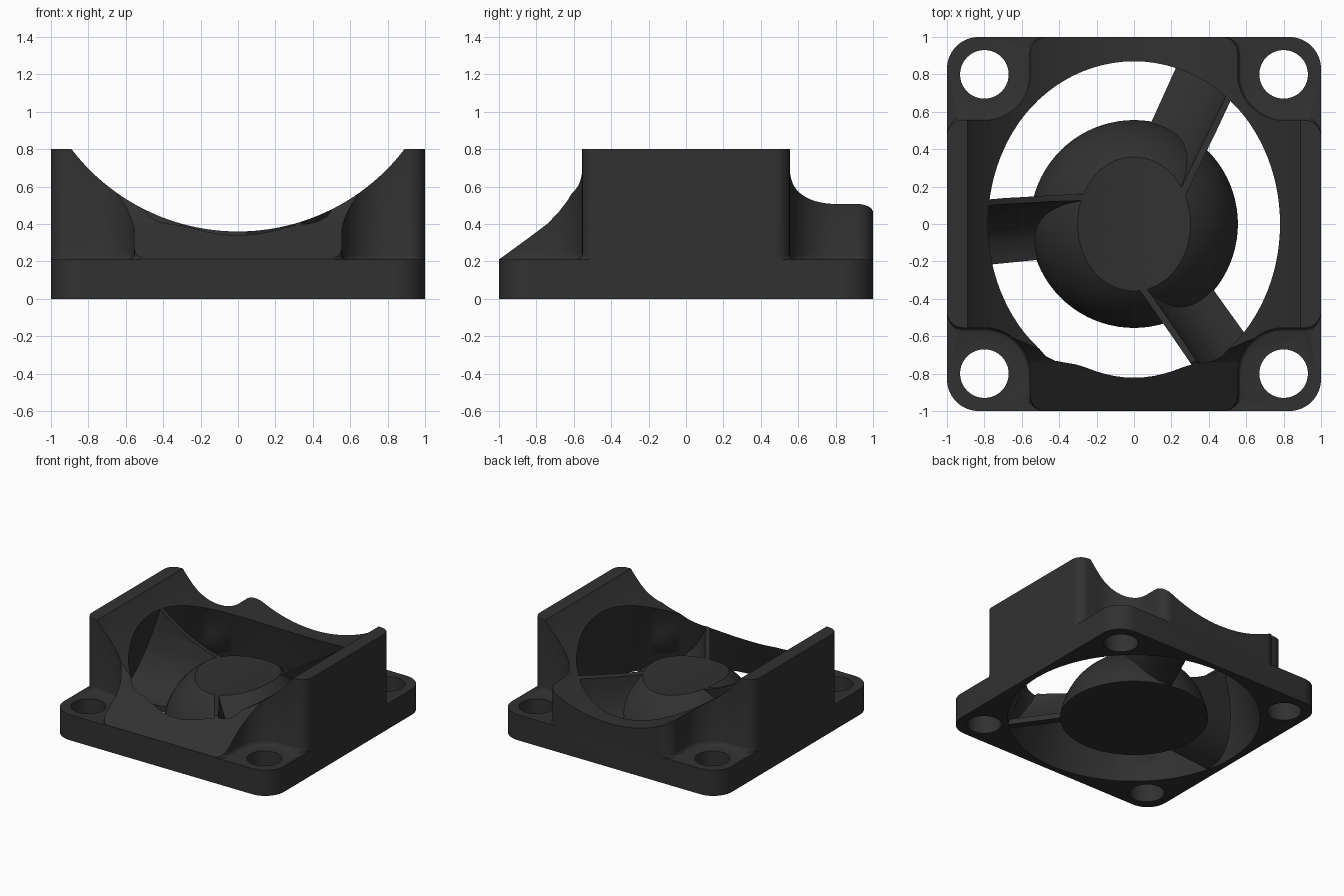
import bpy, bmesh, math
from mathutils import Matrix

if "Cube" in bpy.data.objects:
    bpy.data.objects.remove(bpy.data.objects["Cube"])

plastic = bpy.data.materials.new("charcoal_plastic")
plastic.diffuse_color = (0.031, 0.031, 0.031, 1)
plastic.use_nodes = True
plastic.node_tree.nodes["Principled BSDF"].inputs["Base Color"].default_value = plastic.diffuse_color


def make(name, bm):
    bmesh.ops.recalc_face_normals(bm, faces=bm.faces)
    me = bpy.data.meshes.new(name)
    bm.to_mesh(me)
    bm.free()
    ob = bpy.data.objects.new(name, me)
    bpy.context.collection.objects.link(ob)
    me.materials.append(plastic)
    return ob


def loft(name, rings):
    """Closed solid through rings of equal point count."""
    bm = bmesh.new()
    loops = [[bm.verts.new(p) for p in r] for r in rings]
    n = len(loops[0])
    for a, b in zip(loops, loops[1:]):
        for i in range(n):
            j = (i + 1) % n
            bm.faces.new((a[i], a[j], b[j], b[i]))
    bm.faces.new(loops[0])
    bm.faces.new(loops[-1])
    return make(name, bm)


def prism(name, pts, axis, lo, hi):
    """Extrude a 2D outline: (y,z) along x, (x,z) along y, (x,y) along z."""
    put = {"x": lambda a, b, h: (h, a, b),
           "y": lambda a, b, h: (a, h, b),
           "z": lambda a, b, h: (a, b, h)}[axis]
    return loft(name, [[put(a, b, h) for a, b in pts] for h in (lo, hi)])


def arc(cx, cy, r, a0, a1, n):
    return [(cx + r * math.cos(math.radians(a0 + (a1 - a0) * i / n)),
             cy + r * math.sin(math.radians(a0 + (a1 - a0) * i / n)))
            for i in range(n + 1)]


def circle(cx, cy, r, n):
    return arc(cx, cy, r, 0, 360, n)[:-1]


helpers = []


def extent(me):
    return [f(v.co[i] for v in me.vertices) * s
            for i in range(3) for f, s in ((max, 1), (min, -1))]


def boolean(ob, tool, op="DIFFERENCE"):
    """Apply a boolean; a cut may never enlarge the part."""
    before = extent(ob.data)
    for solver in ("EXACT", "MANIFOLD", "FLOAT"):
        m = ob.modifiers.new("cut", "BOOLEAN")
        m.operation, m.solver, m.object = op, solver, tool
        dg = bpy.context.evaluated_depsgraph_get()
        me = bpy.data.meshes.new_from_object(ob.evaluated_get(dg))
        ob.modifiers.clear()
        if len(me.vertices) and all(a <= b + 0.001 for a, b in zip(extent(me), before)):
            ob.data = me
            break
    if tool not in helpers:
        helpers.append(tool)


def bore(name, grow):
    """Tapering air duct, slightly tighter along the front."""
    rings = []
    for z, r in ((-0.1, 0.975), (0, 0.95), (0.12, 0.925), (0.24, 0.897),
                 (0.36, 0.87), (0.52, 0.827), (0.68, 0.78), (0.95, 0.70)):
        ring = []
        for i in range(96):
            a = 2 * math.pi * i / 96
            s = min(1, max(0, (-math.sin(a) - 0.83) / 0.12))
            tight = 0.055 * s * s * (3 - 2 * s) * min(1, max(0, z / 0.34))
            q = r + grow - tight
            ring.append((q * math.cos(a), q * math.sin(a), z))
        rings.append(ring)
    return loft(name, rings)


# Frame block with rounded vertical corners
outline = []
for k, (sx, sy) in enumerate(((1, 1), (-1, 1), (-1, -1), (1, -1))):
    outline += arc(0.83 * sx, 0.83 * sy, 0.17, 90 * k, 90 * k + 90, 10)
frame = prism("frame", outline, "z", 0, 0.8)
corners = [(1, 1), (-1, 1), (-1, -1), (1, -1)]


def pocket(d):
    """Corner cut-out outline, shrunk by d for the foot fillet."""
    r, c = 0.085 + d, 0.915 - d
    start = 0.47 + r * math.cos(math.radians(85))
    return [(1.3, 1.3), (start, 1.3)] + arc(0.47, c, r, 85, 0, 8) \
        + arc(0.8, 0.8, 0.245 - d, 180, 270, 14) + arc(c, 0.47, r, 90, 5, 8) + [(1.3, start)]


# Corner pockets leaving flanges, and screw holes
foot = ((0.025, 0.21), (0.012, 0.215), (0.004, 0.225), (0, 0.24), (0, 1.1))
for sx, sy in corners:
    boolean(frame, loft("pocket_cutter", [[(x * sx, y * sy, z) for x, y in pocket(d)]
                                          for d, z in foot]))
    boolean(frame, prism("screw_hole_cutter", circle(0.8 * sx, 0.8 * sy, 0.13, 40), "z", -0.2, 0.5))

# Sloped front face
slope = [(-1.3, 0.213), (-0.996, 0.213), (-0.86, 0.312), (-0.74, 0.402), (-0.68, 0.465),
         (-0.63, 0.53), (-0.595, 0.595), (-0.577, 0.66), (-0.577, 1.1), (-1.3, 1.1)]
front_cut = prism("slope_cutter", slope, "x", -0.79, 0.79)
boolean(frame, front_cut)

# Cylindrical saddle across the top
saddle = prism("saddle_cutter", circle(0, 1.48, 1.12, 160), "y", -1.5, 1.5)
boolean(frame, saddle)

# Air duct with bulges that keep wall around the pockets
duct = bore("duct_cutter", 0)
for sx, sy in corners:
    boolean(duct, loft("bulge", [[(x, y, z) for x, y in circle(0.8 * sx, 0.8 * sy, r, 48)]
                                 for r, z in ((0.19, 0.1), (0.235, 0.17), (0.265, 0.24),
                                              (0.275, 0.32), (0.275, 1.2))]))
boolean(frame, duct)

# Domed hub, trimmed by the saddle
dome = [(math.sqrt(0.56 ** 2 - (z + 0.07) ** 2), z) for z in [0.47 * i / 20 for i in range(21)]]
hub = loft("hub", [[(x, y, z) for x, y in circle(0, 0, r, 80)] for r, z in dome])
boolean(hub, saddle)

# Three curved guide vanes from hub to duct wall
upper = [(0.2, 0.045), (0.13, 0.065), (0.06, 0.105), (0.0, 0.165), (-0.045, 0.24),
         (-0.08, 0.33), (-0.105, 0.45), (-0.115, 0.6), (-0.117, 0.78)]
lower = [(-0.15, 0.78), (-0.148, 0.6), (-0.138, 0.45), (-0.118, 0.33), (-0.085, 0.235),
         (-0.04, 0.15), (0.02, 0.08), (0.09, 0.03), (0.2, 0.0)]
limit = bore("vane_limit", 0.006)
helpers.append(limit)
for i, ang in enumerate((60, 180, 300)):
    vane = loft("vane_%d" % (i + 1), [[(r, t + 0.1 * (r - 0.6), z) for t, z in upper + lower]
                                      for r in (0.2, 1.0)])
    vane.data.transform(Matrix.Rotation(math.radians(ang), 4, "Z"))
    boolean(vane, limit, "INTERSECT")
    boolean(vane, saddle)
    if ang == 300:
        boolean(vane, front_cut)

# Remove cutters
for ob in helpers:
    bpy.data.objects.remove(ob)

# Smooth curved surfaces, crisp edges
for ob in bpy.context.collection.objects:
    bpy.ops.object.select_all(action="DESELECT")
    ob.select_set(True)
    bpy.context.view_layer.objects.active = ob
    bpy.ops.object.shade_smooth_by_angle(angle=math.radians(30))
